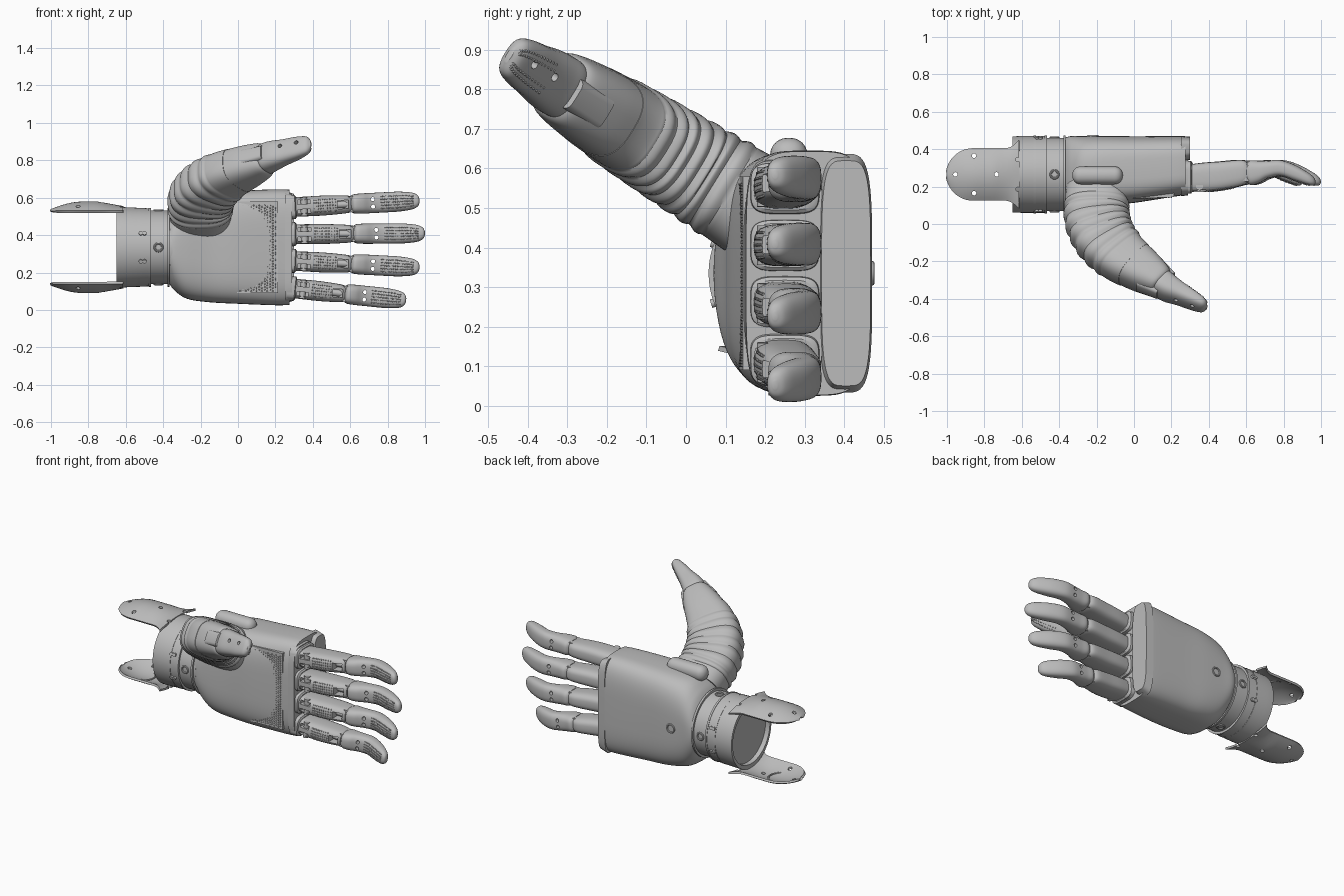
import bpy, bmesh, math
from mathutils import Vector, Matrix

if "Cube" in bpy.data.objects:
    bpy.data.objects.remove(bpy.data.objects["Cube"])

grey = bpy.data.materials.new("soft_grey")
grey.use_nodes = True
grey.diffuse_color = (0.5, 0.5, 0.5, 1)
grey.node_tree.nodes["Principled BSDF"].inputs["Base Color"].default_value = (0.5, 0.5, 0.5, 1)
parts = []
YC, ZC = 0.265, 0.335   # wrist axis


def finish(name, bm):
    bmesh.ops.recalc_face_normals(bm, faces=bm.faces)
    me = bpy.data.meshes.new(name)
    bm.to_mesh(me)
    bm.free()
    me.materials.append(grey)
    ob = bpy.data.objects.new(name, me)
    bpy.context.collection.objects.link(ob)
    parts.append(ob)
    return ob


def spline(rows, steps):
    """Catmull-Rom resampling of rows of numbers."""
    out = []
    for i in range(len(rows) - 1):
        quad = [rows[min(max(i + k, 0), len(rows) - 1)] for k in (-1, 0, 1, 2)]
        for s in range(steps):
            t = s / steps
            out.append([b + 0.5 * t * (c - a + t * (2 * a - 5 * b + 4 * c - d + t * (3 * (b - c) + d - a)))
                        for a, b, c, d in zip(*quad)])
    return out + [list(rows[-1])]


def loft(name, secs, sides=40):
    """Skin superellipse sections: centre, half axis A, half axis B, exponent."""
    bm = bmesh.new()
    rings = []
    for c, a, b, n in secs:
        ring = []
        for k in range(sides):
            t = math.tau * k / sides
            u, v = math.cos(t), math.sin(t)
            ring.append(bm.verts.new(c + a * math.copysign(abs(u) ** (2 / n), u)
                                     + b * math.copysign(abs(v) ** (2 / n), v)))
        rings.append(ring)
    for p, q in zip(rings, rings[1:]):
        for k in range(sides):
            j = (k + 1) % sides
            bm.faces.new((p[k], p[j], q[j], q[k]))
    bm.faces.new(rings[0])
    bm.faces.new(rings[-1])
    return finish(name, bm)


def xloft(name, rows, steps=5, sides=40):
    """Loft along x from rows of x, y, z, half depth, half height, exponent."""
    return loft(name, [(Vector((x, y, z)), Vector((0, hy, 0)), Vector((0, 0, hz)), n)
                       for x, y, z, hy, hz, n in spline(rows, steps)], sides)


def aim(p, d):
    return Matrix.Translation(p) @ Vector(d).to_track_quat('Z', 'Y').to_matrix().to_4x4()


def rods(name, items, sides=16, taper=1.0):
    """Cylinders or studs: centre, direction, radius, length."""
    bm = bmesh.new()
    for p, d, r, l in items:
        bmesh.ops.create_cone(bm, cap_ends=True, segments=sides, radius1=r, radius2=r * taper,
                              depth=l, matrix=aim(p, d))
    return finish(name, bm)


def boxes(name, items):
    bm = bmesh.new()
    for p, s in items:
        bmesh.ops.create_cube(bm, size=1, matrix=Matrix.Translation(p) @ Matrix.Diagonal((*s, 1)))
    return finish(name, bm)


def ring(name, p, d, r, thick):
    rows = []
    m = aim(p, d)
    bm = bmesh.new()
    for i in range(24):
        a = math.tau * i / 24
        o = Vector((math.cos(a), math.sin(a), 0))
        rows.append([bm.verts.new(m @ (o * (r + thick * math.cos(b)) + Vector((0, 0, thick * math.sin(b)))))
                     for b in [math.tau * j / 8 for j in range(8)]])
    for i in range(24):
        for j in range(8):
            p1, q1 = rows[i], rows[(i + 1) % 24]
            bm.faces.new((p1[j], p1[(j + 1) % 8], q1[(j + 1) % 8], q1[j]))
    return finish(name, bm)


def bake(ob, cutter=None):
    if cutter:
        mod = ob.modifiers.new("cut", 'BOOLEAN')
        mod.operation, mod.object, mod.solver = 'DIFFERENCE', cutter, 'EXACT'
    dg = bpy.context.evaluated_depsgraph_get()
    me = bpy.data.meshes.new_from_object(ob.evaluated_get(dg))
    ob.modifiers.clear()
    ob.data = me
    if cutter:
        parts.remove(cutter)
        bpy.data.objects.remove(cutter)


# Wrist and cuff
cuff = xloft("cuff", [(-.65, YC, ZC, .203, .215, 2), (-.6, YC, ZC, .205, .214, 2),
                      (-.475, YC, ZC, .205, .208, 2)], 3, 64)
bake(cuff, rods("cuff_recess", [((-.65, YC, ZC), (1, 0, 0), .188, .06)], 48))
xloft("wrist", [(-.49, YC, ZC, .196, .196, 2), (-.35, YC, ZC, .196, .196, 2)], 1, 64)
for x in (-.53, -.472, -.372):
    xloft("wrist_band", [(x - .006, YC, ZC, .208, .211, 2), (x + .006, YC, ZC, .208, .211, 2)], 1, 64)
for d in ((0, -1, 0), (0, 1, 0), (0, 0, 1), (0, 0, -1)):
    ring("wrist_screw", Vector((-.425, YC, ZC)) + Vector(d) * .197, d, .021, .006)
rods("cuff_rivets", [(Vector((x, YC + s * .195, ZC + q * .075)), (0, s, q * .3), .011, .014)
                     for x in (-.52, -.5) for s in (-1, 1) for q in (-1, 1)])

# Two domed fork arms
for side, label in ((1, "upper"), (-1, "lower")):
    bm = bmesh.new()
    grid = []
    for i in range(25):
        s = i / 24
        x = -.999 + .385 * s ** 1.5
        end = min(1, (x + 1) / .14)
        w = .137 * math.sqrt(max(.001, 1 - (1 - end) ** 2))
        w += .05 * max(0, (x + .69) / .08) ** 2
        crest = .008 + .04 * math.sin(min(1, (x + 1) / .17) * math.pi / 2) - .025 * max(0, (x + .75) / .14)
        grid.append([bm.verts.new((x, YC + w * k / 8, ZC + side * (.19 + crest * (1 - (k / 8) ** 2))))
                     for k in range(-8, 9)])
    for p, q in zip(grid, grid[1:]):
        for k in range(16):
            bm.faces.new((p[k], p[k + 1], q[k + 1], q[k]))
    arm = finish(label + "_fork_arm", bm)
    sol = arm.modifiers.new("thickness", 'SOLIDIFY')
    sol.thickness, sol.offset = .013, 0
    bake(arm)
    spots = [(-.955, 0), (-.735, 0), (-.855, .1), (-.855, -.1), (-.62, .08), (-.62, -.08)]
    bake(arm, rods("arm_holes", [((x, YC + y, ZC + side * .22), (0, 0, 1), .012, .16) for x, y in spots]))
    ring(label + "_arm_ring", (-.85, YC, ZC + side * .226), (0, 0, 1), .065, .005)

# Palm and back shell
xloft("palm", [(-.365, .268, ZC, .195, .198, 2.1), (-.335, .27, ZC, .2, .235, 2.5),
               (-.27, .274, ZC, .196, .276, 3.1), (-.15, .285, ZC, .186, .294, 3.6),
               (0, .291, ZC, .178, .302, 3.8), (.2, .307, ZC, .163, .31, 4),
               (.275, .312, ZC, .157, .308, 4)], 6, 72)
xloft("back_shell_lip", [(.25, .4, ZC, .071, .302, 4), (.3, .405, ZC, .062, .285, 4)], 2, 56)
ring("back_plug", (-.22, .471, ZC), (0, 1, 0), .025, .006)
xloft("knuckle_block", [(.25, .25, ZC, .1, .29, 5), (.29, .25, ZC, .098, .285, 5)], 1, 56)

# Rounded side button
button = boxes("side_button", [((-.195, .26, .63), (.27, .095, .095))])
bev = button.modifiers.new("round", 'BEVEL')
bev.width, bev.segments = .044, 6
bake(button)

# Studded grip pad
pad = boxes("grip_pad", [((.11, .148, ZC), (.22, .024, .49))])
pad.matrix_world = Matrix.Rotation(math.radians(2), 4, 'Z')
rods("grip_studs", [((.012 + .0145 * i, .136 + .0005 * i, .102 + .0145 * j + .007 * (i % 2)), (0, -1, 0), .0055, .007)
                    for i in range(14) for j in range(32)], 6, .5)

# One finger, reused four times; origin at the knuckle
near = [(0, .245, 0, .074, .052, 3), (.08, .25, 0, .078, .053, 3), (.17, .257, 0, .077, .053, 3),
        (.28, .272, 0, .07, .048, 3), (.315, .275, 0, .055, .042, 3)]
far = [(.315, .277, 0, .05, .045, 2.6), (.335, .274, 0, .066, .052, 2.8), (.38, .278, 0, .06, .054, 2.8),
       (.43, .291, 0, .048, .054, 2.8), (.5, .298, 0, .043, .054, 2.8), (.58, .272, 0, .043, .053, 2.6),
       (.65, .242, 0, .034, .045, 2.5), (.682, .229, 0, .022, .03, 2.3), (.692, .225, 0, .006, .01, 2)]
proximal = xloft("finger_base", near)
bake(proximal, boxes("base_slots", [((.055, .19, z), (.07, .09, .022)) for z in (-.025, .025)]
                     + [((.27, .215, 0), (.06, .07, .045))]))
distal = xloft("finger_tip", far)
bake(distal, rods("tip_holes", [((.435, .29, z), (0, 1, 0), .011, .2) for z in (-.02, .02)]))
pins = rods("finger_pins", [((.055, .2, 0), (0, 0, 1), .02, .1), ((.315, .272, 0), (0, 0, 1), .045, .084),
                            ((.27, .25, 0), (1, 0, 0), .018, .08)], 20)
socket = xloft("finger_socket", [(-.04, .25, 0, .09, .066, 4), (.005, .25, 0, .086, .064, 4),
                                 (.012, .25, 0, .076, .056, 4)], 1)


def studs_on(rows, x0, x1):
    pts = []
    for x, y, z, hy, hz, n in spline(rows, 8):
        if x0 < x < x1:
            for k in (-2, -1, 0, 1, 2):
                q = k * .3
                pts.append(((x, y - hy * (1 - abs(q) ** n) ** (1 / n), q * hz), (0, -1, q * .5), .005, .006))
    return pts


finger_studs = rods("finger_studs", studs_on(near, .11, .23) + studs_on(far, .48, .66), 6, .5)
pieces = [proximal, distal, pins, socket, finger_studs]
layout = [("index", .55, 3, .97), ("middle", .405, .4, 1.01), ("ring", .262, -3, .97), ("little", .115, -6, .87)]
for label, z, tilt, length in layout:
    m = (Matrix.Translation((.3, 0, z)) @ Matrix.Rotation(-math.radians(tilt), 4, 'Y')
         @ Matrix.Diagonal((length, 1, 1, 1)))
    for src in pieces:
        ob = bpy.data.objects.new(label + "_" + src.name, src.data)
        ob.matrix_world = m
        bpy.context.collection.objects.link(ob)
        parts.append(ob)
for src in pieces:
    parts.remove(src)
    bpy.data.objects.remove(src)

# Thumb, bending in a tilted plane
OUT, WIDE = Vector((0, -.85, .527)), Vector((0, .527, .85))


def thumb_sections(rows, steps, ridges=None):
    pts = spline(rows, steps)
    secs = []
    for i, (u, v, hn, hw, n) in enumerate(pts):
        a, b = pts[max(i - 1, 0)], pts[min(i + 1, len(pts) - 1)]
        t = Vector((b[0] - a[0], b[1] - a[1])).normalized()
        s = i / steps
        grow = 1
        if ridges and ridges[0] < s < ridges[1]:
            f = (s - ridges[0]) / (ridges[1] - ridges[0])
            grow = .97 + .07 * abs(math.sin(f * math.pi * ridges[2]))
        c = Vector((u, .13, .53)) + OUT * v
        normal = Vector((t.y, 0, 0)) - OUT * t.x
        secs.append((c, normal * hn * grow, WIDE * hw * grow, n))
    return secs


loft("thumb_bellows", thumb_sections([
    (-.2, -.06, .165, .135, 2.6), (-.2, .02, .168, .13, 2.6), (-.195, .13, .17, .124, 2.7),
    (-.15, .25, .16, .118, 2.8), (-.07, .35, .145, .112, 2.8), (0, .41, .128, .108, 2.8)], 20, (1, 4, 7)), 48)
loft("thumb_middle", thumb_sections([
    (-.03, .385, .132, .109, 2.8), (.04, .44, .117, .104, 2.8), (.1, .487, .098, .097, 2.8),
    (.14, .52, .08, .088, 2.8), (.155, .533, .06, .07, 2.8)], 6), 48)
tip = thumb_sections([
    (.13, .515, .055, .07, 2.8), (.15, .53, .07, .08, 2.8), (.19, .56, .066, .078, 2.8),
    (.25, .595, .052, .07, 2.8), (.32, .637, .04, .063, 2.8), (.37, .667, .027, .05, 2.6),
    (.388, .678, .008, .02, 2.2)], 6)
thumb_tip = loft("thumb_tip", tip, 40)
bake(thumb_tip, rods("thumb_holes", [(tip[k][0] + WIDE * .012, tip[k][1], .011, .2) for k in (18, 25)]))
rods("thumb_studs", [(c + a * .97 * (1 - abs(q) ** n) ** (1 / n) + b * q, a, .005, .007)
                     for c, a, b, n in tip[19:33] for q in (-.6, -.36, .36, .6)], 6, .5)
link = thumb_sections([(.08, .472, .11, .05, 5), (.17, .542, .082, .045, 5)], 1)
loft("thumb_link", link, 32)

# Smooth shading with sharp edges kept
bpy.ops.object.select_all(action='DESELECT')
for ob in parts:
    ob.select_set(True)
bpy.context.view_layer.objects.active = parts[0]
bpy.ops.object.shade_smooth_by_angle(angle=math.radians(35))
